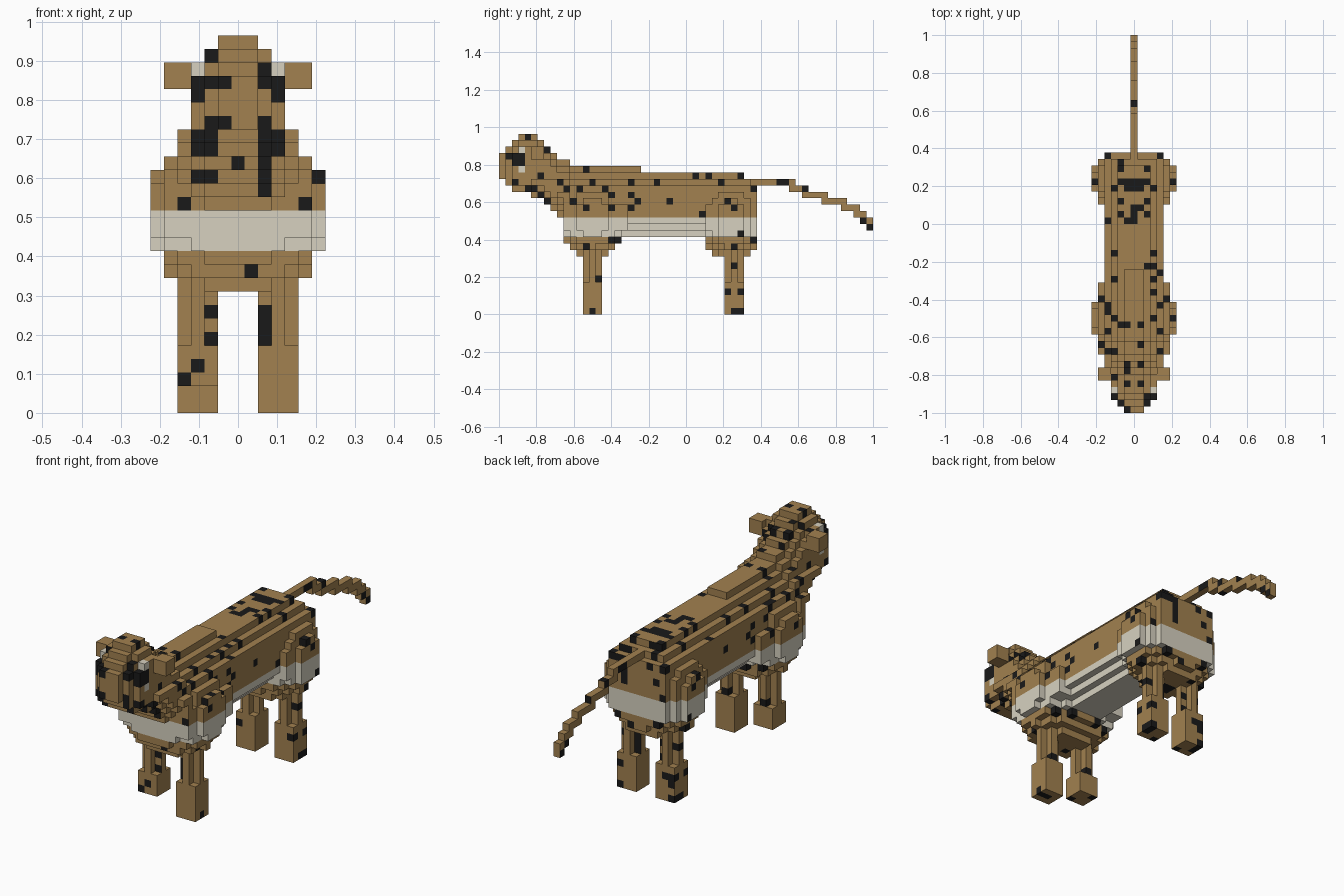
import bpy
import bmesh
from mathutils import Vector

if "Cube" in bpy.data.objects:
    bpy.data.objects.remove(bpy.data.objects["Cube"], do_unlink=True)

LENGTH = 58                 # blocks from nose to tail tip
V = 2 / LENGTH              # size of one block


def make_material(name, colour):
    mat = bpy.data.materials.new(name)
    mat.use_nodes = True
    mat.diffuse_color = (*colour, 1)
    shader = next(n for n in mat.node_tree.nodes if n.type == "BSDF_PRINCIPLED")
    shader.inputs["Base Color"].default_value = (*colour, 1)
    shader.inputs["Roughness"].default_value = 0.9
    return mat


MATERIALS = [
    make_material("tan_fur", (0.36, 0.22, 0.08)),
    make_material("pale_fur", (0.68, 0.64, 0.53)),
    make_material("black_spots", (0.01, 0.01, 0.01)),
]
TAN, PALE, BLACK = range(len(MATERIALS))


# Block sets: i runs across, j runs nose to tail, k runs upward
def box(i0, i1, j0, j1, k0, k1):
    return {(i, j, k) for i in range(i0, i1 + 1)
            for j in range(j0, j1 + 1) for k in range(k0, k1 + 1)}


def slab(half, j0, j1, k0, k1):
    return box(-half, half, j0, j1, k0, k1)


def mirrored(cells):
    return {(-i, j, k) for i, j, k in cells}


def head_and_neck():
    # Lowest block, highest block and half width of each slice from the nose
    slices = [(21, 24, 1), (20, 25, 2), (19, 26, 3), (19, 27, 3), (19, 27, 4),
              (18, 27, 4), (18, 26, 4), (17, 25, 4), (16, 24, 4), (15, 23, 5),
              (12, 23, 5)]
    cells = set()
    for j, (low, high, half) in enumerate(slices):
        for k in range(low, high + 1):
            limit = 3 if k > 20 else 4 if k > 18 else 5
            width = min(half, limit, 1 + high - k, 2 + k - low)
            if j == 0:
                width = half
            cells |= slab(width, j, j, k, k)
    return cells


def torso():
    cells = slab(4, 11, 39, 14, 19) | slab(3, 11, 39, 13, 13)
    cells |= slab(2, 11, 39, 12, 12)
    cells |= slab(3, 11, 38, 20, 20) | slab(2, 11, 37, 21, 21)
    return cells | slab(1, 11, 21, 22, 22)


def bulge(middle, reach):
    # Rounded mass over a pair of legs
    around = int(middle)
    return {(i, j, k) for i, j, k in slab(6, around - 4, around + 4, 9, 20)
            if (i / 6.9) ** 2 + ((j - middle) / reach) ** 2
            + ((k - 14.3) / 6.5) ** 2 <= 1}


def leg(j, sole):
    # Square paw below a cross-shaped shank
    paw = box(2, 4, j - 1, j + 1, sole, 4)
    shank = box(3, 3, j - 1, j + 1, 5, 9) | box(2, 4, j, j, 5, 9)
    return paw | shank


def tail():
    cells = set()
    runs = [(39, 45, 20), (45, 47, 19), (47, 50, 18), (50, 53, 17),
            (53, 55, 16), (55, 56, 15), (56, 57, 14), (57, 57, 13)]
    for j0, j1, k in runs:
        cells |= slab(0, j0, j1, k, k)
    return cells


ear = box(4, 5, 5, 6, 24, 25)
parts = {
    "head_and_neck": head_and_neck(),
    "left_ear": ear,
    "right_ear": mirrored(ear),
    "torso": torso(),
    "shoulders": bulge(14, 5.15) | slab(5, 10, 19, 13, 16),
    "haunches": bulge(35.5, 5) | slab(5, 32, 38, 13, 16),
    "tail": tail(),
    "front_left_leg": leg(14, 0),
    "front_right_leg": mirrored(leg(14, 2)),     # this paw is lifted
    "hind_left_leg": leg(36, 0),
    "hind_right_leg": mirrored(leg(36, 0)),
}

# Spots on the flanks (j, k), back (i, j) and chest (i, k)
SIDE_SPOTS = {
    (4, 27), (1, 24), (2, 23), (2, 24), (3, 24), (3, 23), (7, 25), (2, 20),
    (4, 19), (5, 19), (6, 18), (7, 17), (6, 21), (13, 22), (9, 20), (10, 19),
    (12, 19), (14, 20), (16, 19), (11, 17), (13, 16), (17, 16), (17, 18),
    (20, 20), (20, 18), (20, 16), (21, 17), (24, 20), (26, 17), (30, 21),
    (32, 21), (34, 20), (37, 21), (39, 19), (35, 17), (36, 16), (31, 15),
    (37, 12), (17, 11), (18, 11), (19, 11), (13, 10), (39, 11), (31, 11),
    (36, 10), (36, 7), (35, 3), (37, 3), (36, 0), (37, 0), (15, 5), (14, 0),
    (43, 20), (44, 20), (47, 19), (56, 14), (57, 13)}
TOP_SPOTS = {
    (-6, 35), (6, 35), (-2, 35), (-1, 35), (-1, 34), (0, 34), (0, 35),
    (1, 34), (1, 35), (2, 35), (3, 34), (0, 31), (1, 31), (0, 30), (-1, 29),
    (0, 29), (-4, 29), (-2, 38), (2, 22), (3, 22), (4, 21), (3, 18), (-4, 15),
    (-1, 13), (-2, 13), (6, 14), (3, 14), (1, 10), (-5, 10), (-3, 9), (-1, 6),
    (-3, 5), (2, 2), (-1, 0), (0, 47)}
FRONT_SPOTS = {
    (-2, 26), (2, 25), (2, 24), (3, 24), (-1, 24), (-2, 21), (-1, 21),
    (-2, 20), (-2, 19), (2, 21), (2, 20), (3, 20), (2, 19), (3, 19), (2, 18),
    (2, 17), (2, 16), (0, 18), (-3, 17), (6, 17), (-4, 15), (5, 15), (1, 10),
    (-2, 7), (-2, 5), (-3, 3), (-4, 2), (2, 7), (2, 6), (2, 5)}

occupied = set().union(*parts.values())


def outermost(cell, axis, sign):
    # True when no other block lies beyond this one
    probe = list(cell)
    for _ in range(LENGTH):
        probe[axis] += 2 * sign - 1
        if tuple(probe) in occupied:
            return False
    return True


def face_colour(cell, axis, sign):
    i, j, k = cell
    if j == 3 and abs(i) == 3 and k in (22, 25):     # eyes and ear tufts
        return PALE
    belly = 10 <= j < 40 and 12 <= k <= 14
    if belly and axis != 0:
        return PALE
    # Flank spots wrap round their block, the others stay on one face
    flank = (j, k) in SIDE_SPOTS and (axis == 0 or j < 40)
    if flank and outermost(cell, 0, int(i > 0)):
        return BLACK
    facing = (False, (i, k) in FRONT_SPOTS, (i, j) in TOP_SPOTS)[axis]
    if facing and outermost(cell, axis, sign):
        return BLACK
    return PALE if belly else TAN


def build(name, cells):
    # Only the outer faces of the whole animal are made
    bm = bmesh.new()
    corners = {}

    def corner(p):
        if p not in corners:
            x, y, z = p
            corners[p] = bm.verts.new(
                Vector((x - 0.5, y - LENGTH / 2, z)) * V)
        return corners[p]

    for cell in sorted(cells):
        for axis in range(3):
            for sign in (0, 1):
                neighbour = list(cell)
                neighbour[axis] += 2 * sign - 1
                if tuple(neighbour) in occupied:
                    continue
                loop = []
                for a, b in ((0, 0), (1, 0), (1, 1), (0, 1)):
                    p = list(cell)
                    p[axis] += sign
                    p[(axis + 1) % 3] += a
                    p[(axis + 2) % 3] += b
                    loop.append(corner(tuple(p)))
                face = bm.faces.new(loop if sign else loop[::-1])
                face.material_index = face_colour(cell, axis, sign)
    mesh = bpy.data.meshes.new(name)
    bm.to_mesh(mesh)
    bm.free()
    for mat in MATERIALS:
        mesh.materials.append(mat)
    bpy.context.collection.objects.link(bpy.data.objects.new(name, mesh))


taken = set()
for name, cells in parts.items():
    build(name, cells - taken)
    taken |= cells
